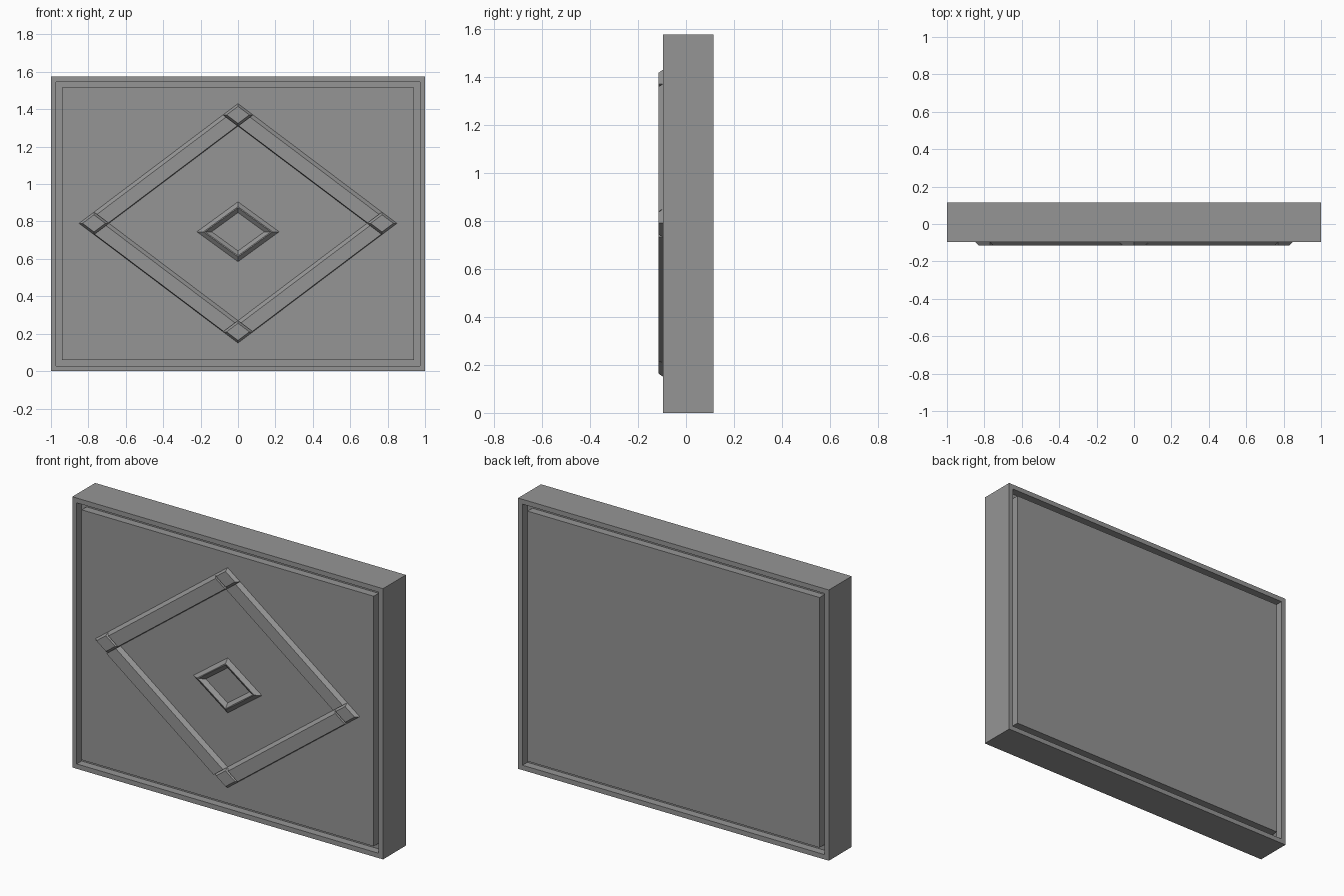
import bpy, bmesh

if "Cube" in bpy.data.objects:
    bpy.data.objects.remove(bpy.data.objects["Cube"])

grey = bpy.data.materials.new("plain grey")
grey.use_nodes = True
colour = (0.3, 0.3, 0.3, 1)
grey.diffuse_color = colour
grey.node_tree.nodes["Principled BSDF"].inputs["Base Color"].default_value = colour

FRONT, BACK, PROUD = -0.095, 0.115, -0.115
HEIGHT, GROOVE = 1.575, 0.045


def loft(name, rings, cap=True):
    """Skin a row of equal closed rings, optionally closing both ends."""
    bm = bmesh.new()
    loops = [[bm.verts.new(p) for p in ring] for ring in rings]
    for a, b in zip(loops, loops[1:]):
        for i in range(len(a)):
            j = (i + 1) % len(a)
            bm.faces.new((a[i], a[j], b[j], b[i]))
    if cap:
        bm.faces.new(loops[0])
        bm.faces.new(loops[-1])
    bmesh.ops.recalc_face_normals(bm, faces=bm.faces)
    mesh = bpy.data.meshes.new(name)
    bm.to_mesh(mesh)
    bm.free()
    mesh.materials.append(grey)
    obj = bpy.data.objects.new(name, mesh)
    bpy.context.collection.objects.link(obj)
    return obj


def rectangle(inset, y):
    x, low, high = 1 - inset, inset, HEIGHT - inset
    return [(-x, y, low), (x, y, low), (x, y, high), (-x, y, high)]


def diamond(cx, cz, w, h, y):
    return [(cx + w, y, cz), (cx, y, cz + h), (cx - w, y, cz), (cx, y, cz - h)]


# Panel with a sunken groove inside the rim on both faces
rim, field = 0.028, 0.06
f, b = FRONT, BACK
section = [(field, f), (field, f + GROOVE), (rim, f + GROOVE), (rim, f), (0, f),
           (0, b), (rim, b), (rim, b - GROOVE), (field, b - GROOVE), (field, b)]
loft("panel", [rectangle(i, y) for i, y in section])

# Bevelled blocks at the corners of the large diamond
bw, bh = 0.08, 0.06
mid = 0.79
for name, x, z in (("top", 0, 1.37), ("bottom", 0, 0.21),
                   ("left", 0.77, mid), ("right", -0.77, mid)):
    loft(name + "_corner_block", [diamond(x, z, bw, bh, FRONT),
                                  diamond(x, z, bw * 0.76, bh * 0.76, PROUD)])

# Four bars between the blocks, with a wide upper and a narrow lower bevel
profile = [(0, FRONT), (0.2, PROUD), (0.96, PROUD), (1, FRONT)]


def bar(name, start, end, across):
    loft(name, [[(x + across * t, y, z - bh * t) for t, y in profile]
                for x, z in (start, end)])


for side, s in (("left", 1), ("right", -1)):
    bar("upper_" + side + "_bar", (s * bw, 1.37), (s * 0.77, mid + bh), -s * bw)
    bar("lower_" + side + "_bar", (s * 0.69, mid), (0, 0.27), s * bw)

# Small ridged diamond frame in the middle
loft("centre_frame", [diamond(0, 0.745, 0.22 * k, 0.16 * k, y) for k, y in
                      ((1, FRONT), (0.84, PROUD), (0.8, PROUD), (0.64, FRONT))], cap=False)
